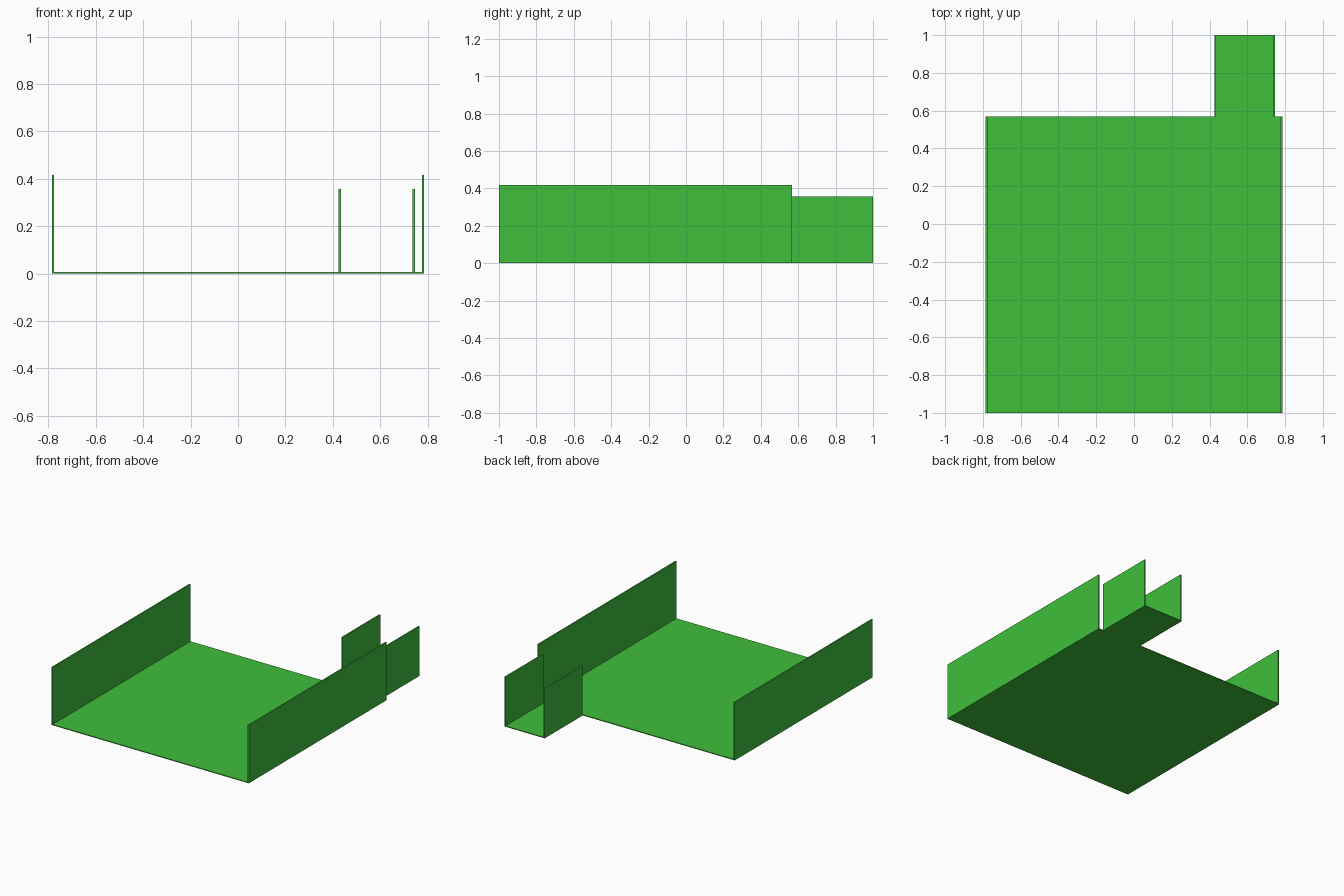
import bpy

if "Cube" in bpy.data.objects:
    bpy.data.objects.remove(bpy.data.objects["Cube"])

green = bpy.data.materials.new("green")
green.diffuse_color = (0.05, 0.52, 0.045, 1)
green.use_nodes = True
green.node_tree.nodes["Principled BSDF"].inputs["Base Color"].default_value = green.diffuse_color


def box(name, x0, x1, y0, y1, z0, z1):
    bpy.ops.mesh.primitive_cube_add(
        size=1, location=((x0 + x1) / 2, (y0 + y1) / 2, (z0 + z1) / 2))
    ob = bpy.context.object
    ob.name = name
    ob.scale = (x1 - x0, y1 - y0, z1 - z0)
    bpy.ops.object.transform_apply(location=False, rotation=False, scale=True)
    ob.data.materials.append(green)


def channel(name, x0, x1, y0, y1, height, wall=0.01, floor=0.006):
    # thin floor with an upright wall on each side, open at both ends
    box(name + "_floor", x0 + wall, x1 - wall, y0, y1, 0, floor)
    box(name + "_left_wall", x0, x0 + wall, y0, y1, 0, height)
    box(name + "_right_wall", x1 - wall, x1, y0, y1, 0, height)


# wide main tray
channel("main_tray", -0.786, 0.786, -1.0, 0.568, 0.417)
# narrow outlet chute behind the right side
channel("outlet_chute", 0.425, 0.747, 0.568, 1.0, 0.357)
